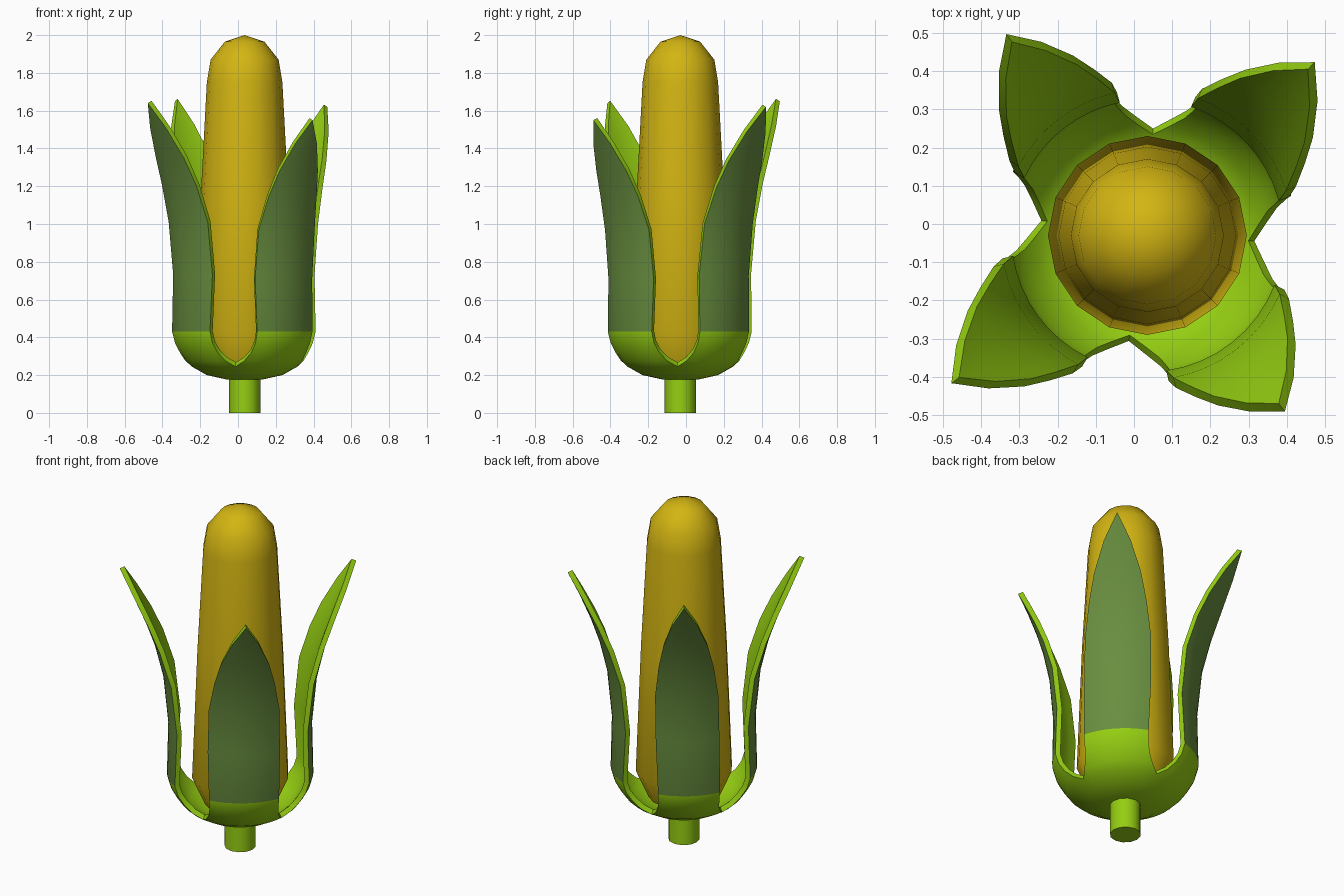
import bpy, bmesh, math
from mathutils import Vector

cube = bpy.data.objects.get("Cube")
if cube:
    bpy.data.objects.remove(cube)

AXIS = Vector((0.035, -0.03, 0))


def material(name, rgb):
    m = bpy.data.materials.new(name)
    m.use_nodes = True
    m.diffuse_color = (*rgb, 1)
    bsdf = next(n for n in m.node_tree.nodes if n.type == 'BSDF_PRINCIPLED')
    bsdf.inputs["Base Color"].default_value = (*rgb, 1)
    bsdf.inputs["Roughness"].default_value = 0.8
    return m


YELLOW = material("kernel_yellow", (0.65, 0.46, 0.006))
DARK = material("husk_dark_green", (0.14, 0.27, 0.05))
LIGHT = material("husk_light_green", (0.30, 0.62, 0.006))


def polar(r, degrees, z):
    a = math.radians(degrees)
    return AXIS + Vector((r * math.cos(a), r * math.sin(a), z))


def add_grid(bm, rows):
    """Skin rows of points with quads."""
    verts = [[bm.verts.new(p) for p in row] for row in rows]
    for low, high in zip(verts, verts[1:]):
        for i in range(len(low) - 1):
            bm.faces.new((low[i], low[i + 1], high[i + 1], high[i]))


def finish(bm, name, mats, angle):
    bmesh.ops.remove_doubles(bm, verts=bm.verts[:], dist=0.0005)
    me = bpy.data.meshes.new(name)
    bm.to_mesh(me)
    bm.free()
    ob = bpy.data.objects.new(name, me)
    bpy.context.scene.collection.objects.link(ob)
    for m in mats:
        me.materials.append(m)
    bpy.ops.object.select_all(action='DESELECT')
    ob.select_set(True)
    bpy.context.view_layer.objects.active = ob
    bpy.ops.object.shade_smooth_by_angle(angle=math.radians(angle))
    return ob


def lathe(name, profile, sides, mat, angle=35):
    bm = bmesh.new()
    add_grid(bm, [[polar(r, 360 * i / sides, z) for i in range(sides + 1)]
                  for r, z in profile])
    return finish(bm, name, [mat], angle)


# Cob and stem
lathe("cob", [(0, 0.25), (0.19, 0.26), (0.26, 0.42), (0.232, 1.15), (0.2, 1.75),
              (0.18, 1.87), (0.105, 1.965), (0, 2)], 16, YELLOW)
lathe("stem", [(0, 0), (0.083, 0), (0.083, 0.2)], 12, LIGHT)

# Husk: a cup that splits into four flaring, pointed leaves
RIM_Z, RIM_R, TIP_R = 0.43, 0.39, 0.64
# cup rows: radius, height, share of the sector that is filled
CUP = [(0, 0.175, 1), (0.1, 0.178, 1), (0.2, 0.2, 1), (0.28, 0.245, 1),
       (0.313, 0.275, 0.8), (0.345, 0.32, 0.67), (0.373, 0.37, 0.61), (RIM_R, RIM_Z, 0.59)]
# blade rows: radius, share of the blade length, share of the sector
BLADE = [(0.383, 0.25, 0.62), (0.41, 0.48, 0.57), (0.457, 0.64, 0.44),
         (0.508, 0.76, 0.32), (0.575, 0.89, 0.16), (TIP_R, 1, 0)]
# leaves: sector start, sector end, tip angle, tip radius, tip height
LEAVES = [(-3, 87, 46, 0.63, 1.62), (87, 172, 125, 0.643, 1.65),
          (172, 260, 217, 0.642, 1.64), (260, 357, 308, 0.584, 1.55)]
COLUMNS = 8

bm = bmesh.new()
for start, end, tip_angle, tip_r, tip_z in LEAVES:
    mid, half = (start + end) / 2, (end - start) / 2
    rows = [(r, z, f, mid) for r, z, f in CUP]
    for r, t, f in BLADE:
        flare = (r - RIM_R) * (tip_r - RIM_R) / (TIP_R - RIM_R)
        rows.append((RIM_R + flare, RIM_Z + t * (tip_z - RIM_Z), f,
                     mid + t * (tip_angle - mid)))
    add_grid(bm, [[polar(r, m + half * f * (2 * i / COLUMNS - 1), z)
                   for i in range(COLUMNS + 1)] for r, z, f, m in rows])

# Outer blades are dark; the cup, edges and insides are light
for face in bm.faces:
    face.material_index = 0 if face.calc_center_median().z > RIM_Z else 1
husk = finish(bm, "husk", [DARK, LIGHT], 40)
shell = husk.modifiers.new("thickness", 'SOLIDIFY')
shell.thickness = 0.028
shell.offset = -1
shell.material_offset = 1
shell.material_offset_rim = 1
# keep the sharp-edge shading after the thickness is added
bpy.ops.object.modifier_apply(modifier=shell.name)
bpy.ops.object.shade_smooth_by_angle(angle=math.radians(40))
